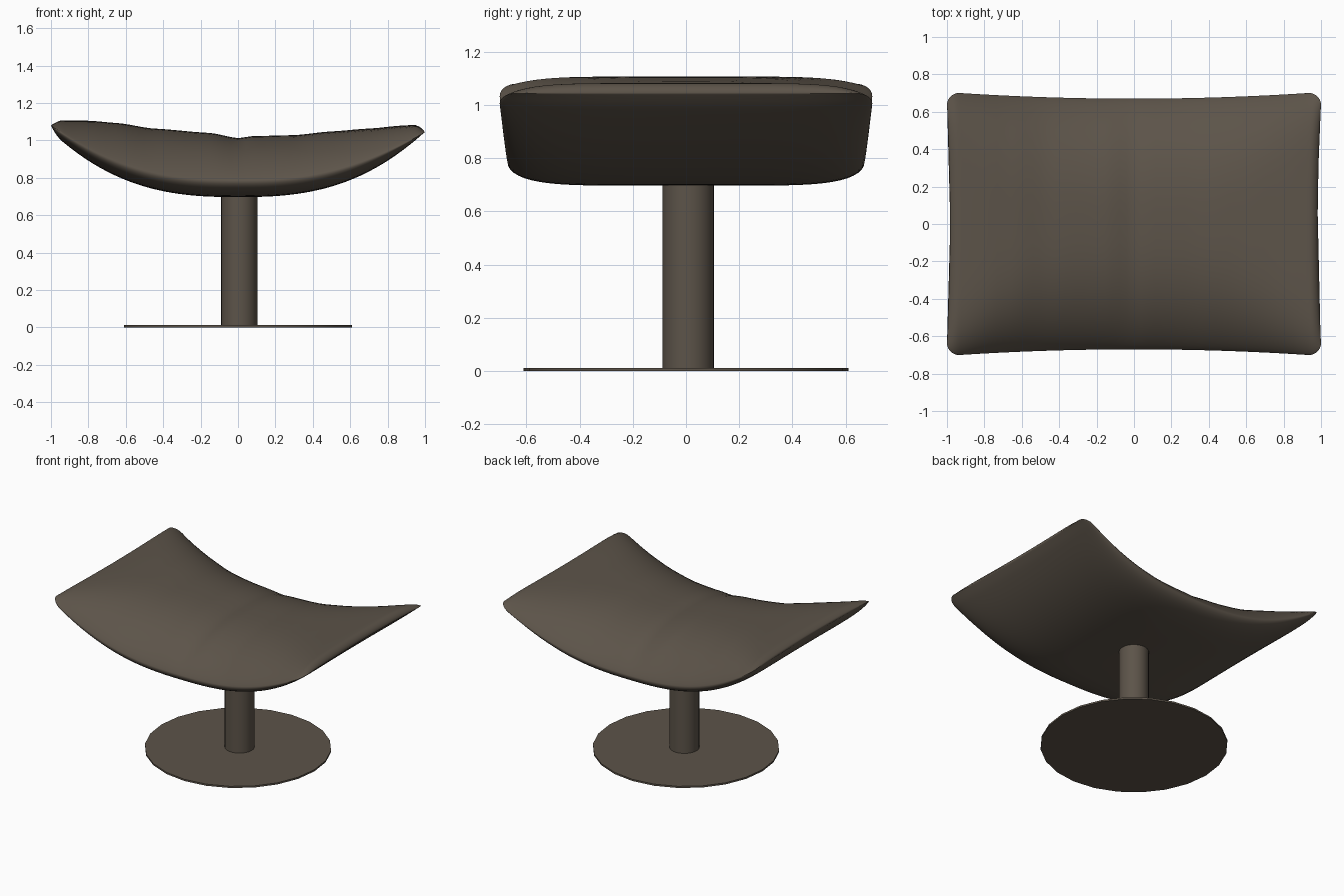
import bpy, bmesh, math

if "Cube" in bpy.data.objects:
    bpy.data.objects.remove(bpy.data.objects["Cube"])

mat = bpy.data.materials.new("warm grey brown")
mat.diffuse_color = (0.108, 0.088, 0.067, 1)
mat.use_nodes = True
mat.node_tree.nodes["Principled BSDF"].inputs["Base Color"].default_value = mat.diffuse_color


def finish(name, bm, angle):
    bmesh.ops.recalc_face_normals(bm, faces=bm.faces)
    me = bpy.data.meshes.new(name)
    bm.to_mesh(me)
    bm.free()
    ob = bpy.data.objects.new(name, me)
    bpy.context.collection.objects.link(ob)
    me.materials.append(mat)
    bpy.ops.object.select_all(action='DESELECT')
    ob.select_set(True)
    bpy.context.view_layer.objects.active = ob
    bpy.ops.object.shade_smooth_by_angle(angle=math.radians(angle))
    return ob


def cylinder(name, r, z0, z1, sides, x=0, y=0):
    bm = bmesh.new()
    bmesh.ops.create_cone(bm, cap_ends=True, segments=sides, radius1=r, radius2=r, depth=z1 - z0)
    bmesh.ops.translate(bm, verts=bm.verts, vec=(x, y, (z0 + z1) / 2))
    return finish(name, bm, 35)


# Ridge height of the cushion along x, with a soft dip in the middle
CROWN = [(-1, 1.107), (-.9, 1.107), (-.8, 1.105), (-.65, 1.093), (-.45, 1.063), (-.15, 1.04),
         (0, 1.012), (.08, 1.023), (.3, 1.028), (.5, 1.048), (.7, 1.063), (.9, 1.08), (1, 1.085)]


def crown(x):
    for (xa, za), (xb, zb) in zip(CROWN, CROWN[1:]):
        if x <= xb:
            t = (x - xa) / (xb - xa)
            t = .5 * t + .5 * t * t * (3 - 2 * t)
            return za + (zb - za) * t
    return CROWN[-1][1]


def rounding(a, radius):
    k = max(0, (a - 1 + radius) / radius)
    return math.sqrt(max(0, 1 - k * k))


def section(x, n=72):
    """Closed cushion section at x: domed top, flat underside, round edge."""
    a = abs(x)
    bottom = .697 + .34 * a ** 2.6
    edge = bottom + .085 - .06 * a ** 4 - .018 * x * a ** 3
    top = crown(x)
    half = .67 + .035 * a * a - .07 * (1 - rounding(a, .07))
    g = rounding(a, .05)
    power = 2.6 + 5 * a ** 4
    pts = []
    for i in range(n):
        s = 2 * math.pi * i / n
        v = math.sin(s)
        if math.cos(s) >= 0:
            z = edge + g * (top - edge) * max(0, 1 - abs(v) ** power) ** .82
        else:
            z = edge - g * (edge - bottom) * math.sqrt(max(0, 1 - abs(v) ** 6))
        # the short ends bow slightly inwards
        px = x * (1 - .018 * a ** 3 * (1 - v * v))
        pts.append((px, half * v, z))
    return pts


# Cushion
bm = bmesh.new()
stations = [-.93 + 1.86 * i / 48 for i in range(49)]
ends = [.93 + .07 * math.sin(math.radians(d)) for d in (15, 27, 38, 48, 57, 66, 74, 81, 87)]
stations = [-e for e in reversed(ends)] + stations + ends
rings = [[bm.verts.new(p) for p in section(x)] for x in stations]
for r0, r1 in zip(rings, rings[1:]):
    for i in range(len(r0)):
        j = (i + 1) % len(r0)
        bm.faces.new((r0[i], r0[j], r1[j], r1[i]))
bm.faces.new(rings[0])
bm.faces.new(rings[-1])
finish("cushion", bm, 80)

# Column and round foot plate
cylinder("column", .097, .008, .72, 32, .007, .008)
cylinder("foot_plate", .61, 0, .012, 24)
